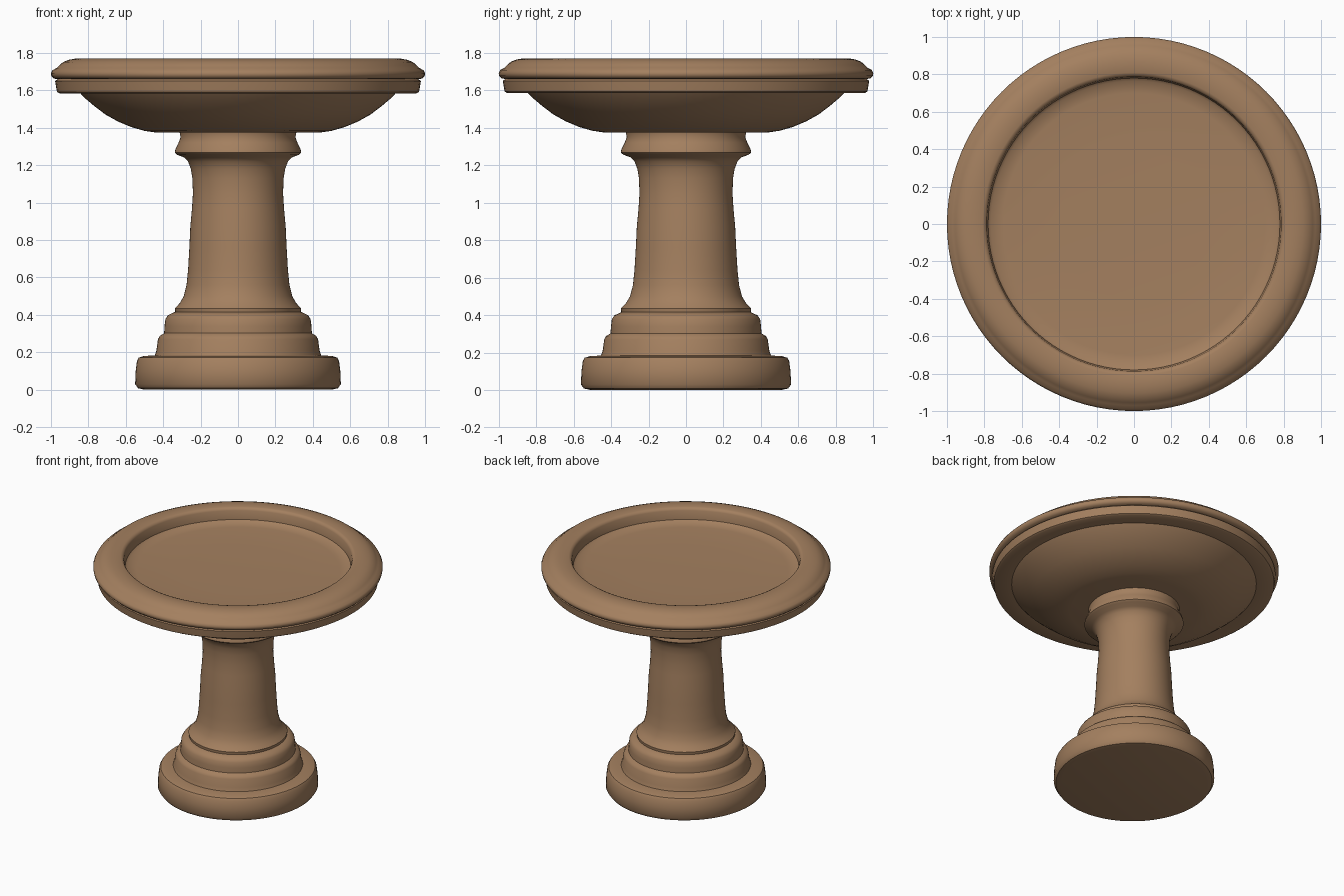
import bpy, bmesh, math

SEGMENTS = 96

stone = bpy.data.materials.new("warm_brown_stone")
stone.diffuse_color = (0.37, 0.215, 0.115, 1.0)


def lathe(name, profile, y_scale=1.0, angle=40):
    """Revolve (radius, height) points around z; radius 0 closes the end."""
    bm = bmesh.new()
    rings = []
    for r, z in profile:
        if r == 0:
            rings.append([bm.verts.new((0, 0, z))] * SEGMENTS)
            continue
        ring = []
        for i in range(SEGMENTS):
            a = 2 * math.pi * i / SEGMENTS
            ring.append(bm.verts.new((r * math.cos(a), r * y_scale * math.sin(a), z)))
        rings.append(ring)
    for low, high in zip(rings, rings[1:]):
        for i in range(SEGMENTS):
            j = (i + 1) % SEGMENTS
            corners = list(dict.fromkeys((low[i], low[j], high[j], high[i])))
            bm.faces.new(corners)
    bmesh.ops.recalc_face_normals(bm, faces=bm.faces)
    mesh = bpy.data.meshes.new(name)
    bm.to_mesh(mesh)
    bm.free()
    mesh.materials.append(stone)
    obj = bpy.data.objects.new(name, mesh)
    bpy.context.collection.objects.link(obj)
    bpy.ops.object.select_all(action='DESELECT')
    obj.select_set(True)
    bpy.context.view_layer.objects.active = obj
    bpy.ops.object.shade_smooth_by_angle(angle=math.radians(angle))
    return obj


# Stepped plinth, rounded at each ledge
lathe("stepped_base", [
    (0, 0), (0.50, 0.0), (0.535, 0.008), (0.55, 0.03), (0.547, 0.10),
    (0.54, 0.155), (0.53, 0.172), (0.505, 0.18), (0.445, 0.184),
    (0.436, 0.21), (0.428, 0.27), (0.418, 0.288), (0.395, 0.302),
    (0.393, 0.34), (0.388, 0.378), (0.375, 0.398), (0.34, 0.415), (0, 0.415),
], y_scale=1.02)

# Waisted column with flared foot and collar
lathe("column", [
    (0, 0.40), (0.335, 0.412), (0.338, 0.435), (0.312, 0.462), (0.29, 0.50),
    (0.275, 0.56), (0.267, 0.64), (0.26, 0.76), (0.255, 0.87), (0.246, 0.97),
    (0.241, 1.05), (0.244, 1.13), (0.252, 1.18), (0.267, 1.22), (0.288, 1.242),
    (0.325, 1.256), (0.338, 1.268), (0.335, 1.285), (0.318, 1.32),
    (0.307, 1.35), (0.312, 1.375), (0, 1.38),
], y_scale=1.03)

# Bowl: curved underside, moulded rim and shallow basin in one profile
lathe("bowl", [
    (0, 1.375), (0.44, 1.375), (0.50, 1.384), (0.57, 1.404), (0.64, 1.433),
    (0.71, 1.472), (0.77, 1.518), (0.82, 1.56), (0.845, 1.587), (0.955, 1.585),
    (0.968, 1.593), (0.973, 1.62), (0.978, 1.65), (0.965, 1.66),
    (0.985, 1.664), (0.998, 1.677), (1.0, 1.692), (0.992, 1.708),
    (0.97, 1.72), (0.955, 1.735), (0.935, 1.752), (0.905, 1.764),
    (0.87, 1.77), (0.81, 1.77), (0.795, 1.764), (0.787, 1.75),
    (0.78, 1.685), (0.765, 1.672), (0.70, 1.665), (0.40, 1.658), (0, 1.655),
])
